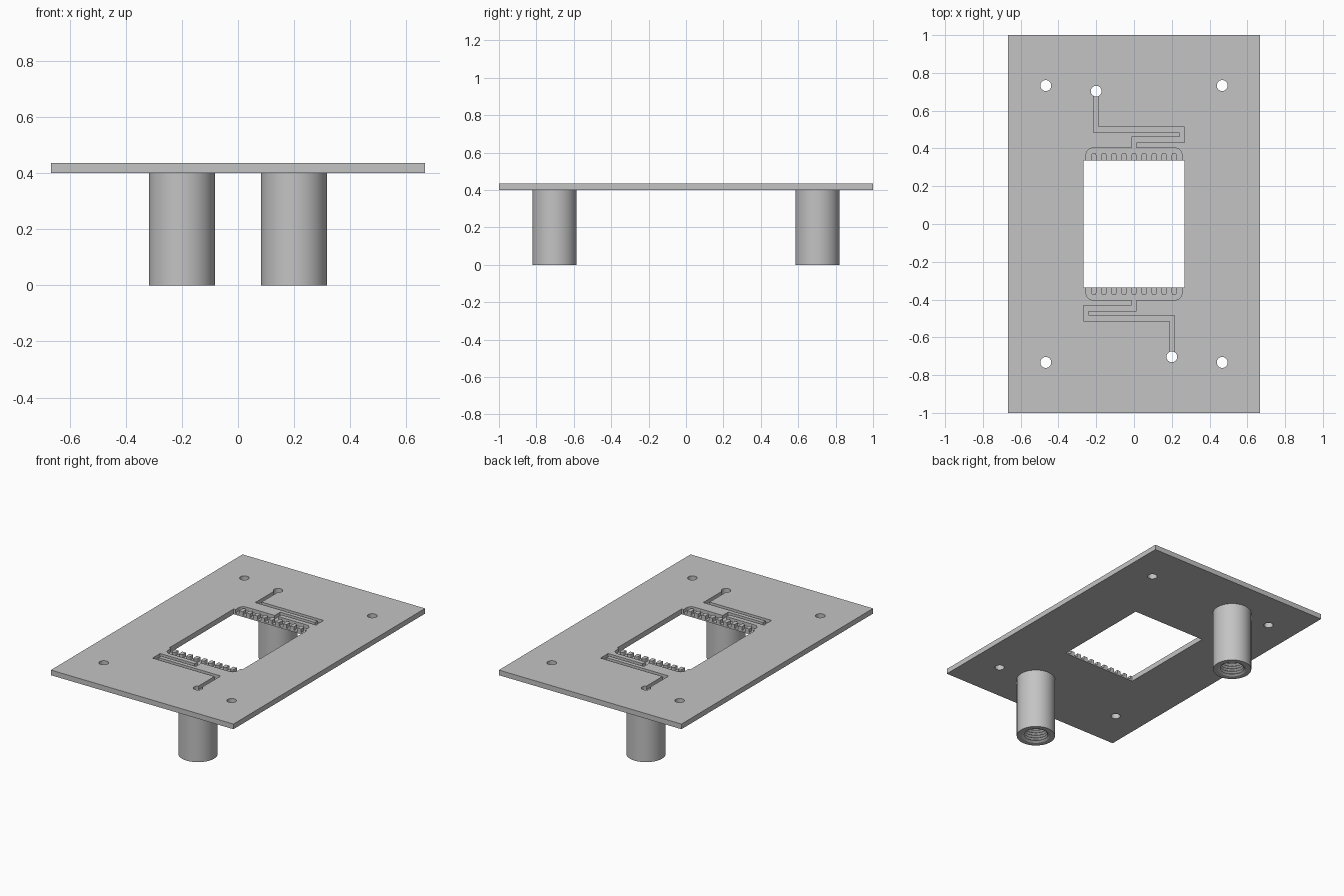
import bpy, bmesh, math

cube = bpy.data.objects.get("Cube")
if cube:
    bpy.data.objects.remove(cube, do_unlink=True)

BOTTOM, TOP = 0.401, 0.435      # plate faces
FLOOR = TOP - 0.024             # bottom of the milled channels
WIN_X, WIN_Y = 0.267, 0.335     # half size of the window
W = 0.0133                      # half width of channels and posts
PORT = (-0.2, 0.703)            # axis of the rear leg

grey = bpy.data.materials.new("plain grey")
grey.use_nodes = True
grey.diffuse_color = (0.55, 0.55, 0.55, 1)
grey.node_tree.nodes["Principled BSDF"].inputs["Base Color"].default_value = (0.55, 0.55, 0.55, 1)


def finish(name, bm):
    bmesh.ops.recalc_face_normals(bm, faces=bm.faces)
    mesh = bpy.data.meshes.new(name)
    bm.to_mesh(mesh)
    bm.free()
    mesh.materials.append(grey)
    obj = bpy.data.objects.new(name, mesh)
    bpy.context.collection.objects.link(obj)
    return obj


def select(obj):
    bpy.ops.object.select_all(action='DESELECT')
    obj.select_set(True)
    bpy.context.view_layer.objects.active = obj


def prism(name, outline, z0, z1):
    """Extrude a flat outline from z0 to z1."""
    bm = bmesh.new()
    face = bm.faces.new([bm.verts.new((x, y, z0)) for x, y in outline])
    side = bmesh.ops.extrude_face_region(bm, geom=[face])["geom"]
    bmesh.ops.translate(bm, vec=(0, 0, z1 - z0),
                        verts=[v for v in side if isinstance(v, bmesh.types.BMVert)])
    return finish(name, bm)


def arc(cx, cy, r, start, end, steps):
    angles = [math.radians(start + (end - start) * i / steps) for i in range(steps + 1)]
    return [(cx + r * math.cos(a), cy + r * math.sin(a)) for a in angles]


def circle(cx, cy, r):
    return arc(cx, cy, r, 0, 360, 32)[:-1]


def rectangle(x, y):
    return [(-x, -y), (x, -y), (x, y), (-x, y)]


def turned(outline, s):
    """Half-turn about the centre when s is -1."""
    return [(x * s, y * s) for x, y in outline]


def cut(target, outline, z0, z1):
    cutter = prism("cutter", outline, z0, z1)
    mod = target.modifiers.new("cut", 'BOOLEAN')
    mod.operation = 'DIFFERENCE'
    mod.solver = 'EXACT'
    mod.object = cutter
    select(target)
    bpy.ops.object.modifier_apply(modifier=mod.name)
    bpy.data.objects.remove(cutter, do_unlink=True)


# Plate with window and four screw holes
plate = prism("plate", rectangle(0.667, 1.0), BOTTOM, TOP)
cut(plate, rectangle(WIN_X, WIN_Y), 0.3, 0.5)
for x in (-0.467, 0.467):
    for y in (-0.733, 0.733):
        cut(plate, circle(x, y, 0.029), 0.3, 0.5)

# Winding channel, from the port to the manifold
px, py = PORT
HIGH, LOW, END = 0.499, 0.446, 0.253
channel = [(px - W, py), (px - W, HIGH - W), (END - W, HIGH - W), (END - W, LOW + W),
           (-W, LOW + W), (-W, 0.39), (W, 0.39), (W, LOW - W), (END + W, LOW - W),
           (END + W, HIGH + W), (px + W, HIGH + W), (px + W, py)]

# Manifold pocket with rounded outer corners, open to the window
MAN_X, MAN_Y, R = 0.2535, 0.402, 0.035
manifold = ([(-MAN_X, WIN_Y - 0.02), (MAN_X, WIN_Y - 0.02)]
            + arc(MAN_X - R, MAN_Y - R, R, 0, 90, 8)
            + arc(R - MAN_X, MAN_Y - R, R, 90, 180, 8))

for s in (1, -1):
    cut(plate, turned(manifold, s), FLOOR, 0.5)
    cut(plate, turned(channel, s), FLOOR, 0.5)
    cut(plate, circle(px * s, py * s, 0.0285), 0.3, 0.5)

# Round-ended posts that split the flow at the window edge
for s, side in ((1, "rear"), (-1, "front")):
    for i in range(-4, 5):
        x = i * 4 * W
        post = [(x - W, WIN_Y), (x + W, WIN_Y)] + arc(x, 0.377 - W, W, 0, 180, 10)
        prism(f"{side}_post_{i + 5}", turned(post, s), FLOOR, TOP)

# Hollow legs: plain outside, tapered thread inside, narrow bore above
RADIUS, PITCH, TURNS = 0.118, 0.018, 12
profile = [(0.0285, BOTTOM), (RADIUS, BOTTOM), (RADIUS, 0), (0.086, 0)]
for i in range(TURNS):
    r = 0.084 - 0.0006 * i
    profile += [(r - 0.012, PITCH * (i + 0.5)), (r, PITCH * (i + 1))]
profile += [(0.068, PITCH * (TURNS + 1)), (0.0285, PITCH * (TURNS + 2))]


def leg(name, cx, cy):
    bm = bmesh.new()
    steps = 64
    rings = []
    for i in range(steps):
        a = math.tau * i / steps
        rings.append([bm.verts.new((cx + r * math.cos(a), cy + r * math.sin(a), z))
                      for r, z in profile])
    n = len(profile)
    for i in range(steps):
        a, b = rings[i], rings[(i + 1) % steps]
        for j in range(n):
            k = (j + 1) % n
            bm.faces.new((a[j], b[j], b[k], a[k]))
    obj = finish(name, bm)
    select(obj)
    bpy.ops.object.shade_smooth_by_angle(angle=math.radians(30))


leg("rear_leg", px, py)
leg("front_leg", -px, -py)
